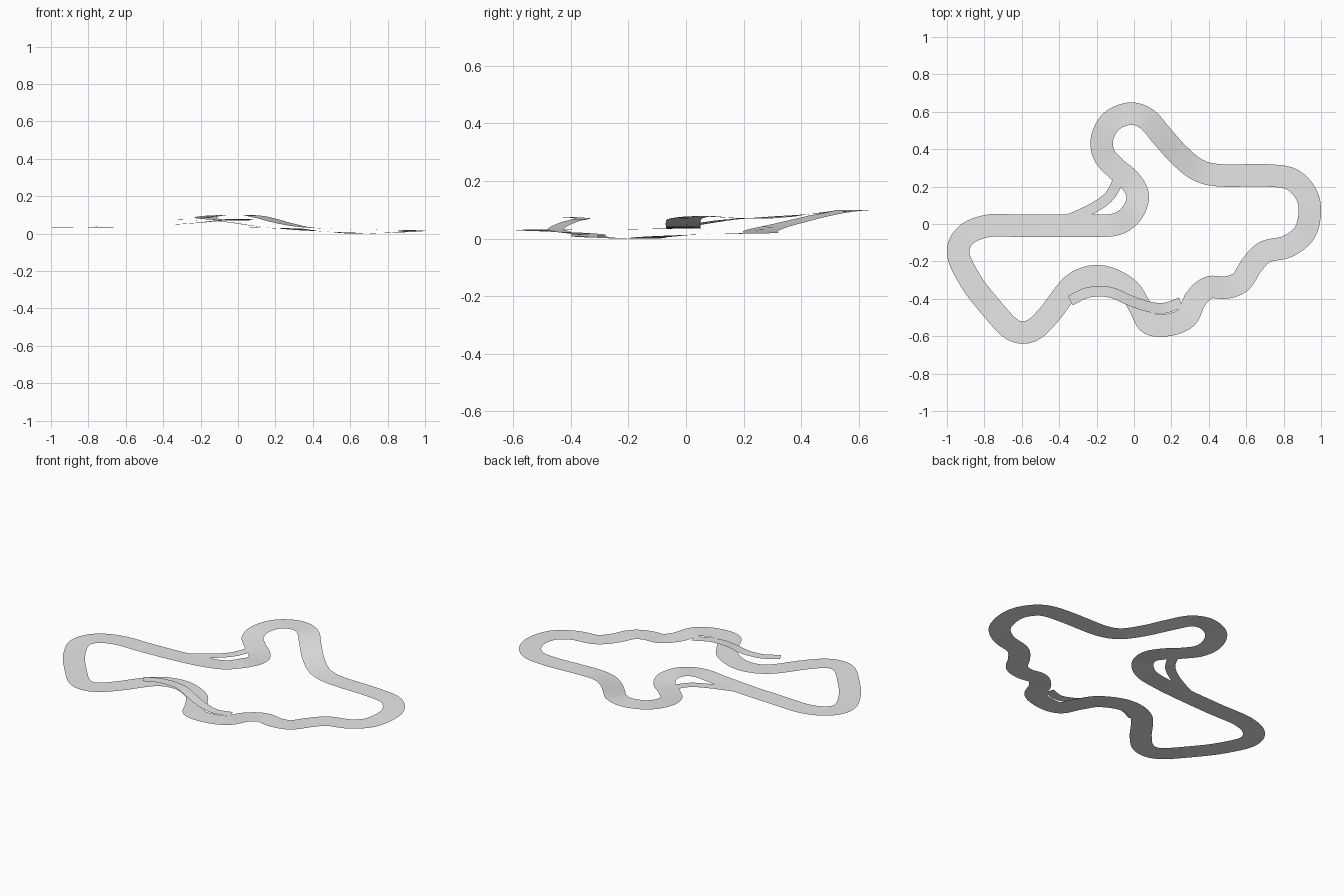
import bpy
import bmesh
from mathutils import Vector

# Remove the default object only
default = bpy.data.objects.get("Cube")
if default:
    bpy.data.objects.remove(default, do_unlink=True)

# Single asphalt colour
asphalt = bpy.data.materials.new("light grey asphalt")
grey = (0.8, 0.8, 0.8, 1.0)
asphalt.use_nodes = True
asphalt.diffuse_color = grey
for node in asphalt.node_tree.nodes:
    if node.type == "BSDF_PRINCIPLED":
        node.inputs["Base Color"].default_value = grey


def smooth_path(points, closed, steps=8):
    """Pass a Catmull-Rom spline through (x, y, z): plan in hundredths, height in thousandths."""
    knots = [Vector((x / 100, y / 100, z / 1000)) for x, y, z in points]
    count = len(knots)

    def knot(index):
        if closed:
            return knots[index % count]
        if index < 0:
            return knots[0] * 2 - knots[1]
        if index >= count:
            return knots[-1] * 2 - knots[-2]
        return knots[index]

    path = []
    for i in range(count if closed else count - 1):
        a, b, c, d = (knot(i + k) for k in (-1, 0, 1, 2))
        for s in range(steps):
            t = s / steps
            path.append(0.5 * (2 * b + (c - a) * t
                               + (2 * a - 5 * b + 4 * c - d) * t ** 2
                               + (3 * b - a - 3 * c + d) * t ** 3))
    if not closed:
        path.append(knots[-1])
    return path


def ribbon(name, points, width, closed=False):
    """Sweep a level strip of constant width along a smoothed centreline."""
    path = smooth_path(points, closed)
    count = len(path)
    bm = bmesh.new()
    pairs = []
    for i, centre in enumerate(path):
        if closed:
            along = path[(i + 1) % count] - path[i - 1]
        else:
            along = path[min(i + 1, count - 1)] - path[max(i - 1, 0)]
        side = Vector((-along.y, along.x, 0)).normalized() * width / 2
        pairs.append((bm.verts.new(centre + side), bm.verts.new(centre - side)))
    for i in range(count if closed else count - 1):
        left, right = pairs[i]
        next_left, next_right = pairs[(i + 1) % count]
        face = bm.faces.new((left, right, next_right, next_left))
        face.smooth = True
    # The road surface faces upward
    for face in bm.faces:
        face.normal_update()
        if face.normal.z < 0:
            face.normal_flip()
    mesh = bpy.data.meshes.new(name)
    bm.to_mesh(mesh)
    bm.free()
    mesh.materials.append(asphalt)
    obj = bpy.data.objects.new(name, mesh)
    bpy.context.collection.objects.link(obj)
    return obj


# Main circuit, clockwise from the long straight
circuit = [
    (-78, -1, 36), (-60, -1, 39), (-40, -1, 45), (-22, -1, 56), (-9, 0, 70),
    (-1, 6, 78), (2, 15, 73), (-2, 23, 70), (-10, 30, 74), (-16, 37, 80),
    (-17, 46, 88), (-12, 55, 96), (-2, 59, 100), (7, 56, 97), (15, 47, 81),
    (24, 37, 57), (34, 29, 37), (46, 26, 27), (70, 26, 21), (84, 24, 19),
    (92, 16, 17), (94, 6, 15), (91, -5, 10), (82, -12, 5), (70, -15, 1),
    (63, -22, 1), (57, -31, 5), (49, -34, 9), (40, -34, 15), (33, -40, 21),
    (28, -50, 27), (18, -54, 30), (8, -53, 31), (3, -44, 31), (-4, -34, 31),
    (-18, -28, 31), (-32, -32, 31), (-45, -48, 31), (-53, -56, 31),
    (-60, -58, 31), (-67, -55, 31), (-77, -44, 31), (-87, -31, 32),
    (-94, -16, 33), (-90, -6, 35),
]
ribbon("main_circuit", circuit, 0.12, closed=True)

# Narrow shortcut across the inside of the bend
shortcut = [(-36, 2, 47), (-29, 5, 52), (-21, 9, 58), (-14, 14, 65),
            (-10, 20, 70), (-8, 26, 73)]
ribbon("shortcut_lane", shortcut, 0.056)

# Raised ramp that climbs over the front bend and ends in the air
ramp = [(25, -42, 25), (16, -45, 31), (7, -44, 43), (-3, -40.5, 58),
        (-11, -37, 67), (-18, -36, 70), (-26, -37, 72), (-34, -41, 75)]
ribbon("jump_ramp", ramp, 0.056)
